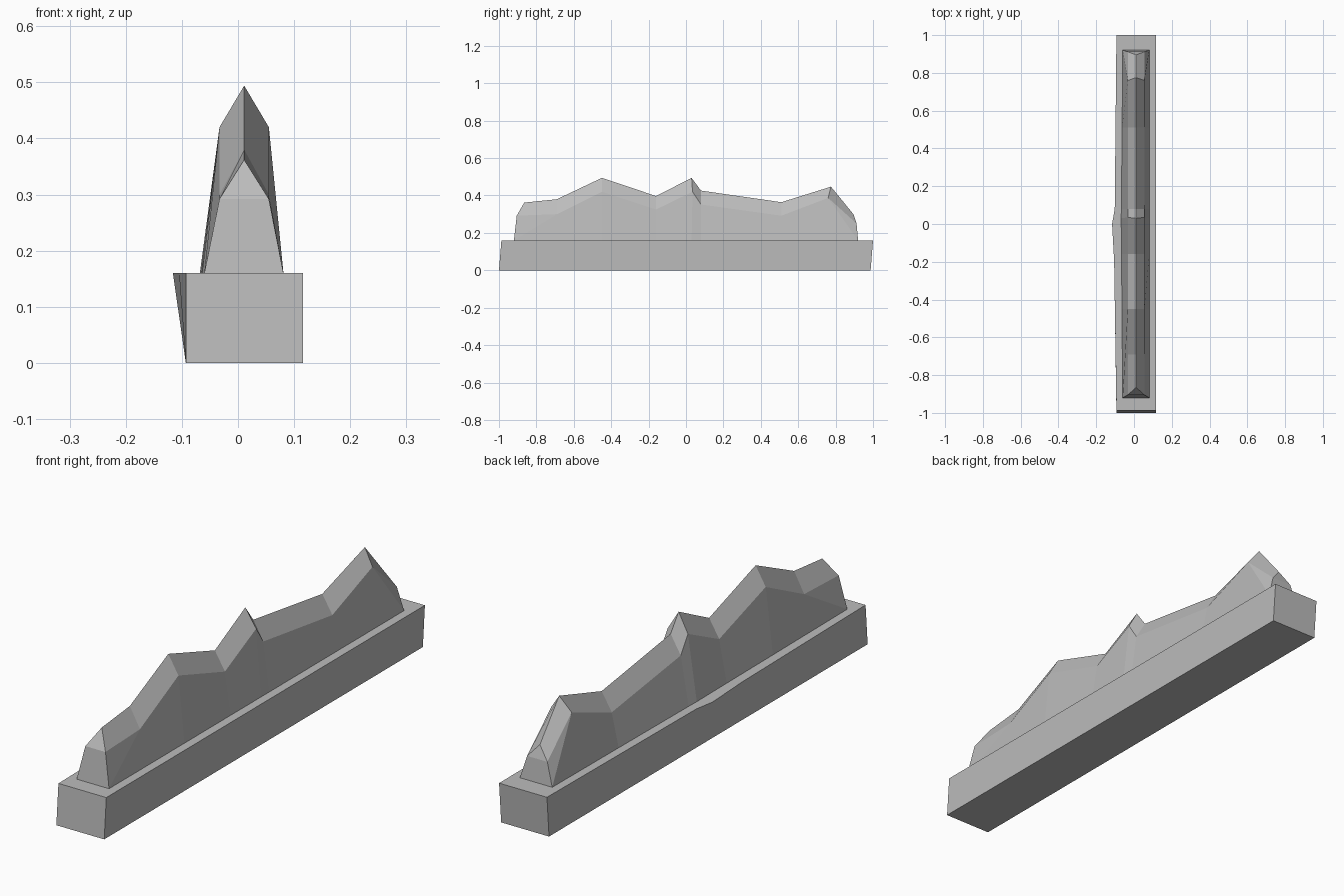
import bpy, bmesh

cube = bpy.data.objects.get("Cube")
if cube:
    bpy.data.objects.remove(cube, do_unlink=True)

stone = bpy.data.materials.new("grey_stone")
stone.use_nodes = True
colour = (0.5, 0.5, 0.5, 1)
stone.diffuse_color = colour
stone.node_tree.nodes["Principled BSDF"].inputs["Base Color"].default_value = colour


def finish(name, bm):
    """Clean the mesh and link it as a flat-shaded object."""
    bmesh.ops.remove_doubles(bm, verts=bm.verts, dist=0.0005)
    bmesh.ops.recalc_face_normals(bm, faces=bm.faces)
    mesh = bpy.data.meshes.new(name)
    bm.to_mesh(mesh)
    bm.free()
    mesh.materials.append(stone)
    bpy.context.collection.objects.link(bpy.data.objects.new(name, mesh))


def loft(bm, rows):
    """Bridge neighbouring rows of vertices with faces."""
    for a, b in zip(rows, rows[1:]):
        for i in range(len(a) - 1):
            bm.faces.new((a[i], a[i + 1], b[i + 1], b[i]))


TOP = 0.16

# Plinth: straight block whose upper left edge bulges near the middle
bm = bmesh.new()
sections = [  # y at bottom, y at top, x of upper left edge
    (-1.0, -0.987, -0.093),
    (-0.2, -0.2, -0.105),
    (0.0, 0.0, -0.116),
    (0.08, 0.08, -0.102),
    (0.987, 1.0, -0.093),
]
rows = []
for y_low, y_high, left in sections:
    ring = [(-0.093, y_low, 0), (left, y_high, TOP), (0.116, y_high, TOP), (0.116, y_low, 0)]
    row = [bm.verts.new(p) for p in ring]
    rows.append(row + row[:1])
loft(bm, rows)
for row in (rows[0], rows[-1]):
    bm.faces.new(row[:-1])
finish("plinth", bm)

# Mountain ridge: five-point sections running front to back
bm = bmesh.new()
stations = [  # foot y, foot left x, shoulder y, shoulder z, crest y, crest z
    (-0.92, -0.06, -0.905, 0.292, -0.865, 0.362),
    (-0.92, -0.06, -0.69, 0.30, -0.69, 0.38),
    (-0.45, -0.064, -0.45, 0.42, -0.45, 0.494),
    (-0.16, -0.066, -0.16, 0.325, -0.16, 0.397),
    (0.03, -0.068, 0.035, 0.42, 0.03, 0.494),
    (0.08, -0.067, 0.08, 0.352, 0.08, 0.426),
    (0.51, -0.063, 0.51, 0.292, 0.51, 0.364),
    (0.92, -0.06, 0.76, 0.387, 0.775, 0.447),
    (0.92, -0.06, 0.912, 0.25, 0.895, 0.30),
]
rows = []
for foot_y, left, sy, sz, cy, cz in stations:
    profile = [(left, foot_y, TOP), (-0.033, sy, sz), (0.011, cy, cz),
               (0.055, sy, sz), (0.081, foot_y, TOP)]
    rows.append([bm.verts.new(p) for p in profile])
loft(bm, rows)
for row in (rows[0], rows[-1]):
    bm.faces.new((row[0], row[1], row[3], row[4]))
    bm.faces.new(row[1:4])
finish("mountain_ridge", bm)
